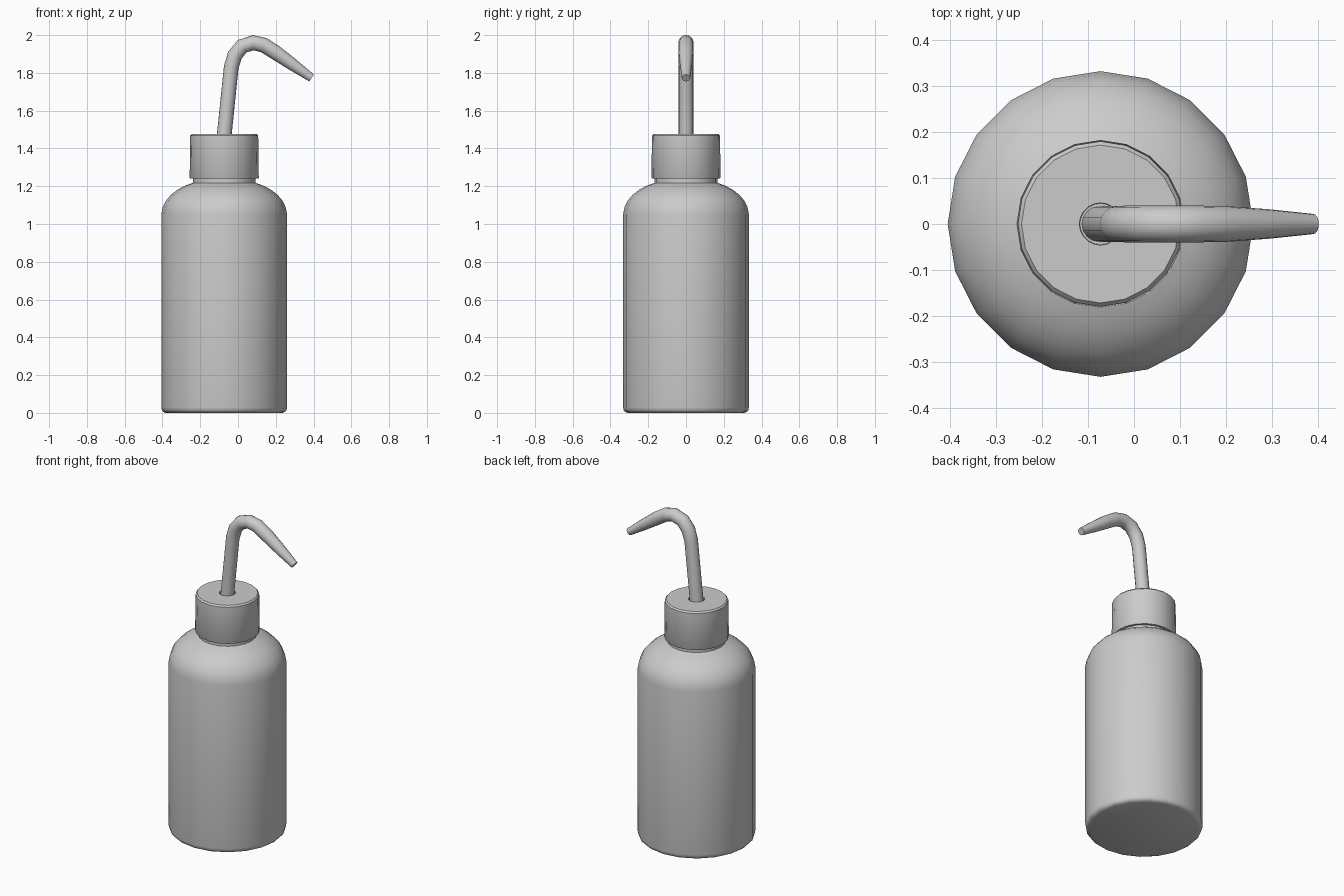
import bpy, bmesh
from math import cos, sin, pi
from mathutils import Vector

if "Cube" in bpy.data.objects:
    bpy.data.objects.remove(bpy.data.objects["Cube"])

AXIS_X = -0.073
SIDES = 20


def finish(name, bm, angle):
    bmesh.ops.recalc_face_normals(bm, faces=bm.faces)
    mesh = bpy.data.meshes.new(name)
    bm.to_mesh(mesh)
    bm.free()
    ob = bpy.data.objects.new(name, mesh)
    bpy.context.collection.objects.link(ob)
    bpy.ops.object.select_all(action='DESELECT')
    bpy.context.view_layer.objects.active = ob
    ob.select_set(True)
    bpy.ops.object.shade_smooth_by_angle(angle=angle)
    return ob


def skin(bm, rings):
    """Bridge successive vertex rings and close both ends."""
    rings = [[bm.verts.new(p) for p in r] for r in rings]
    for a, b in zip(rings, rings[1:]):
        n = len(a)
        for i in range(n):
            j = (i + 1) % n
            bm.faces.new((a[i], a[j], b[j], b[i]))
    bm.faces.new(rings[0][::-1])
    bm.faces.new(rings[-1])


def lathe(name, profile):
    bm = bmesh.new()
    skin(bm, [[(AXIS_X + r * cos(2 * pi * i / SIDES), r * sin(2 * pi * i / SIDES), z)
               for i in range(SIDES)] for r, z in profile])
    return finish(name, bm, 0.7)


# Bottle body with rounded foot, domed shoulder and neck
lathe("bottle", [(0.308, 0), (0.322, 0.005), (0.33, 0.014), (0.333, 0.03),
                 (0.333, 1.05), (0.326, 1.088), (0.309, 1.123), (0.283, 1.154),
                 (0.25, 1.18), (0.21, 1.202), (0.166, 1.218), (0.166, 1.26)])

# Screw cap with a small recess around the tube
lathe("cap", [(0.15, 1.24), (0.18, 1.24), (0.183, 1.245), (0.18, 1.468),
              (0.172, 1.477), (0.046, 1.477), (0.045, 1.455)])

# Bent spout: centreline x, z and radius, tapering to the tip
path = [(-0.075, 1.45, 0.039), (-0.036, 1.83, 0.039), (-0.017, 1.893, 0.04),
        (0.022, 1.941, 0.04), (0.08, 1.960, 0.04), (0.137, 1.947, 0.04),
        (0.20, 1.907, 0.039), (0.295, 1.84, 0.032), (0.39, 1.773, 0.022)]
pts = [Vector((x, 0, z)) for x, z, r in path]
rings = []
for k, p in enumerate(pts):
    before = (p - pts[k - 1]).normalized() if k else Vector()
    after = (pts[k + 1] - p).normalized() if k < len(pts) - 1 else Vector()
    t = (before + after).normalized()
    side = Vector((t.z, 0, -t.x))
    r = path[k][2]
    rings.append([p + side * r * cos(2 * pi * i / 16) + Vector((0, r * sin(2 * pi * i / 16), 0))
                  for i in range(16)])
bm = bmesh.new()
skin(bm, rings)
finish("spout", bm, 0.8)
